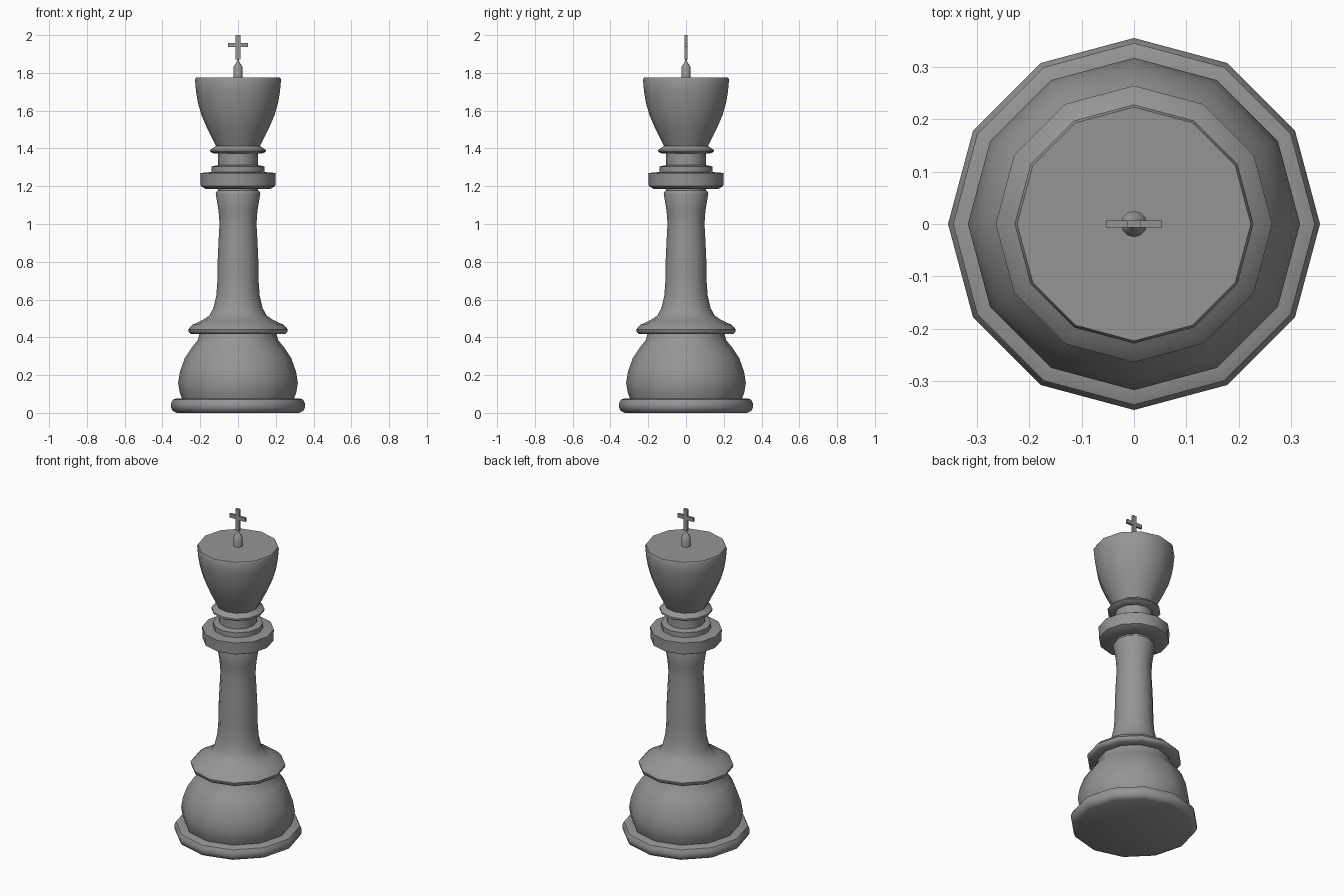
import bpy, bmesh, math

if "Cube" in bpy.data.objects:
    bpy.data.objects.remove(bpy.data.objects["Cube"])

GREY = (0.3, 0.3, 0.3, 1)
mat = bpy.data.materials.new("plain grey")
mat.use_nodes = True
mat.diffuse_color = GREY
mat.node_tree.nodes["Principled BSDF"].inputs["Base Color"].default_value = GREY


def add_object(name, bm, smooth):
    bmesh.ops.recalc_face_normals(bm, faces=bm.faces)
    mesh = bpy.data.meshes.new(name)
    bm.to_mesh(mesh)
    bm.free()
    mesh.materials.append(mat)
    ob = bpy.data.objects.new(name, mesh)
    bpy.context.collection.objects.link(ob)
    if smooth:
        bpy.ops.object.select_all(action='DESELECT')
        ob.select_set(True)
        bpy.context.view_layer.objects.active = ob
        bpy.ops.object.shade_smooth_by_angle(angle=math.radians(42))
    return ob


def turned(name, profile, sides=12):
    """Lathe a (radius, height) profile, capping both ends."""
    bm = bmesh.new()
    rings = []
    for r, z in profile:
        rings.append([bm.verts.new((r * math.cos(math.tau * i / sides),
                                    r * math.sin(math.tau * i / sides), z))
                      for i in range(sides)])
    for low, high in zip(rings, rings[1:]):
        for i in range(sides):
            j = (i + 1) % sides
            bm.faces.new((low[i], low[j], high[j], high[i]))
    bm.faces.new(rings[0])
    bm.faces.new(rings[-1])
    return add_object(name, bm, True)


# Foot and domed base
turned("foot", [(.325, 0), (.345, .01), (.355, .03), (.355, .05), (.345, .07), (.325, .077), (.28, .077)])
turned("base_dome", [(.295, .07), (.309, .11), (.317, .16), (.307, .22), (.282, .29),
                     (.245, .345), (.213, .385), (.203, .42)])

# Collar flowing into the stem
turned("stem", [(.19, .418), (.25, .418), (.262, .428), (.264, .442), (.24, .467), (.19, .49),
                (.152, .515), (.13, .555), (.115, .62), (.109, .7), (.108, .8), (.103, .91),
                (.098, 1.0), (.103, 1.07), (.118, 1.16), (.114, 1.172), (.106, 1.178), (.106, 1.2)])

# Stacked rings and neck
turned("wide_ring", [(.11, 1.186), (.17, 1.186), (.197, 1.2), (.2, 1.27), (.14, 1.275)])
turned("small_ring", [(.14, 1.27), (.14, 1.305), (.105, 1.312)])
turned("neck", [(.105, 1.3), (.105, 1.38)])
turned("upper_ring", [(.1, 1.372), (.135, 1.375), (.149, 1.385), (.147, 1.393), (.118, 1.412), (.11, 1.42)])

# Flared head with flat top
turned("head", [(.115, 1.41), (.135, 1.45), (.165, 1.51), (.193, 1.575), (.212, 1.64),
                (.222, 1.7), (.228, 1.765), (.223, 1.775)])

# Finial and cross
turned("finial", [(.025, 1.77), (.025, 1.832), (.016, 1.843), (.006, 1.862), (.003, 1.875)])


def cross_outline():
    w, arm, low, mid_low, mid_high, top = .013, .053, 1.87, 1.936, 1.959, 2.0
    right = [(w, low), (w, mid_low), (arm, mid_low), (arm, mid_high), (w, mid_high), (w, top)]
    return right + [(-x, z) for x, z in reversed(right)]


bm = bmesh.new()
front = bm.faces.new([bm.verts.new((x, -.007, z)) for x, z in cross_outline()])
extruded = bmesh.ops.extrude_face_region(bm, geom=[front], use_keep_orig=True)
bmesh.ops.translate(bm, vec=(0, .014, 0),
                    verts=[v for v in extruded["geom"] if isinstance(v, bmesh.types.BMVert)])
add_object("cross", bm, False)
